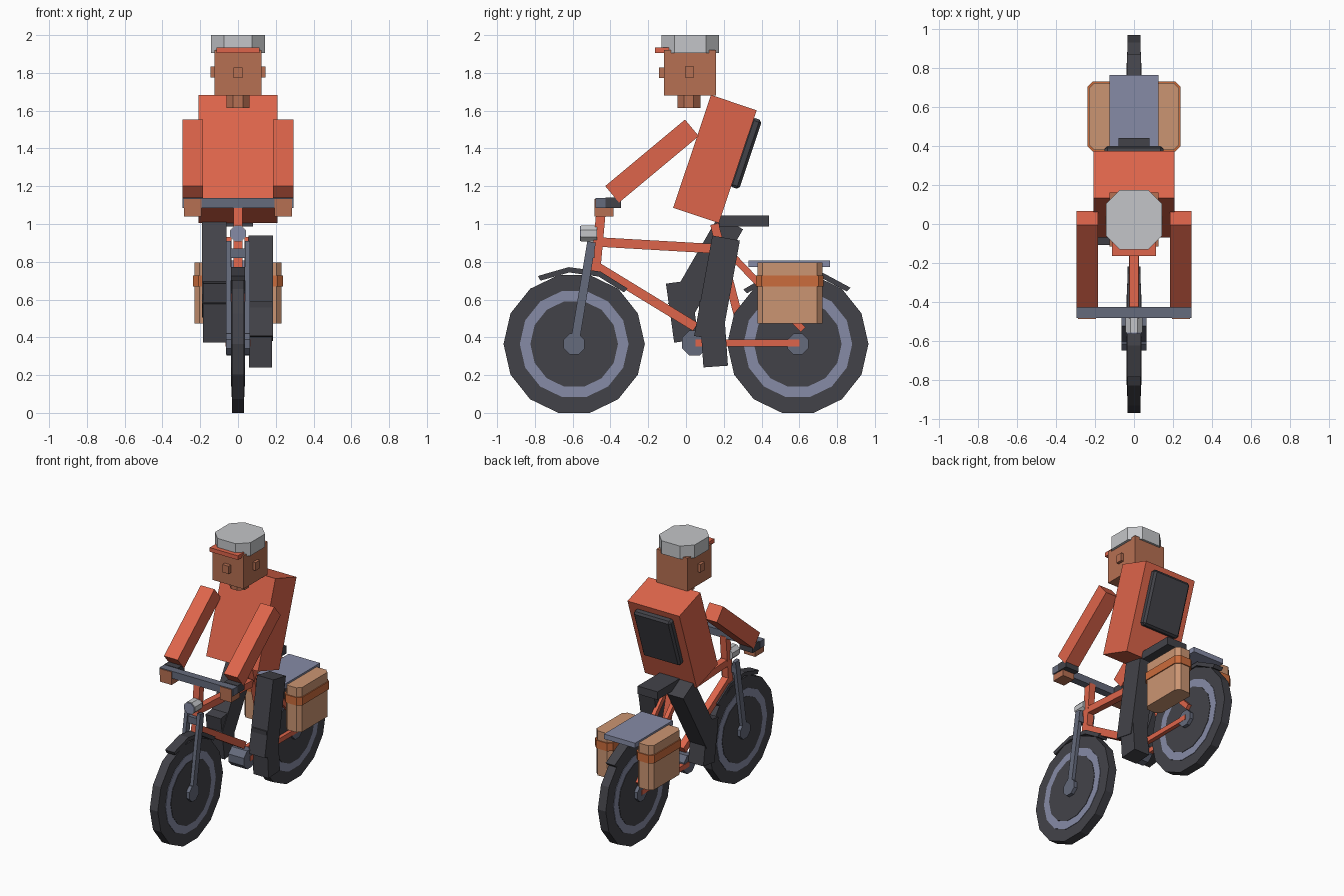
import bpy, bmesh, math
from mathutils import Vector, Matrix

cube = bpy.data.objects.get("Cube")
if cube:
    bpy.data.objects.remove(cube)


def material(name, rgb):
    m = bpy.data.materials.new(name)
    m.use_nodes = True
    m.diffuse_color = (*rgb, 1)
    m.node_tree.nodes["Principled BSDF"].inputs["Base Color"].default_value = (*rgb, 1)
    return m


RED = material("coral red", (0.73, 0.13, 0.07))
SKIN = material("skin", (0.47, 0.16, 0.085))
DARK = material("charcoal", (0.055, 0.055, 0.066))
STEEL = material("dark steel", (0.13, 0.145, 0.2))
BLUE = material("blue grey", (0.24, 0.26, 0.38))
SILVER = material("silver", (0.55, 0.56, 0.58))
TAN = material("tan canvas", (0.6, 0.3, 0.17))
STRAP = material("orange leather", (0.6, 0.15, 0.045))


def finish(name, bm, mat):
    bmesh.ops.recalc_face_normals(bm, faces=bm.faces)
    mesh = bpy.data.meshes.new(name)
    bm.to_mesh(mesh)
    bm.free()
    mesh.materials.append(mat)
    ob = bpy.data.objects.new(name, mesh)
    bpy.context.collection.objects.link(ob)
    return ob


def box(name, mat, centre, size, tilt=0):
    """Box tilted in degrees about the x axis."""
    bm = bmesh.new()
    bmesh.ops.create_cube(bm, size=1, matrix=Matrix.Diagonal((*size, 1)))
    ob = finish(name, bm, mat)
    ob.location = centre
    ob.rotation_euler.x = math.radians(tilt)
    return ob


def span(name, mat, lo, hi):
    """Box between two opposite corners."""
    lo, hi = Vector(lo), Vector(hi)
    return box(name, mat, (lo + hi) / 2, hi - lo)


def beam(name, mat, x, a, b, wx, wy):
    """Square tube at x between two (y, z) points."""
    dy, dz = b[0] - a[0], b[1] - a[1]
    mid = (x, (a[0] + b[0]) / 2, (a[1] + b[1]) / 2)
    return box(name, mat, mid, (wx, wy, math.hypot(dy, dz)), math.degrees(math.atan2(-dy, dz)))


def prism(name, mat, points, axis, lo, hi):
    """Extrude a 2D outline along an axis."""
    place = {"x": lambda u, v, w: (w, u, v),
             "y": lambda u, v, w: (u, w, v),
             "z": lambda u, v, w: (u, v, w)}[axis]
    bm = bmesh.new()
    ends = [[bm.verts.new(place(u, v, w)) for u, v in points] for w in (lo, hi)]
    for ring in ends:
        bm.faces.new(ring)
    n = len(points)
    for i in range(n):
        j = (i + 1) % n
        bm.faces.new((ends[0][i], ends[0][j], ends[1][j], ends[1][i]))
    return finish(name, bm, mat)


def circle(u, v, r, n, turn=0):
    return [(u + r * math.cos(math.tau * (i + turn) / n),
             v + r * math.sin(math.tau * (i + turn) / n)) for i in range(n)]


def chamfered(u, v, hu, hv, c):
    """Rectangle outline with cut corners."""
    return [(u + a, v + b) for a, b in (
        (hu, c - hv), (hu, hv - c), (hu - c, hv), (c - hu, hv),
        (-hu, hv - c), (-hu, c - hv), (c - hu, -hv), (hu - c, -hv))]


# Wheels and mudguards
R, SIDES = 0.374, 14
AXLE = R * math.cos(math.pi / SIDES)
for label, y, start, end in (("front", -0.592, 118, 46), ("rear", 0.592, 135, 47)):
    for part, mat, r, half in (("tyre", DARK, R, 0.032), ("rim", BLUE, 0.288, 0.035),
                               ("spoke_disc", DARK, 0.232, 0.038)):
        prism(f"{label}_{part}", mat, circle(y, AXLE, r, SIDES), "x", -half, half)
    prism(f"{label}_hub", STEEL, circle(y, AXLE, 0.06, 8, 0.5), "x", -0.063, 0.063)
    angles = [math.radians(start + (end - start) * i / 3) for i in range(4)]
    arc = [(y + r * math.cos(t), AXLE + r * math.sin(t))
           for r, seq in ((0.408, angles), (0.38, angles[::-1])) for t in seq]
    prism(f"{label}_mudguard", DARK, arc, "x", -0.036, 0.036)

# Frame
beam("head_tube", RED, 0, (-0.447, 1.1), (-0.48, 0.735), 0.05, 0.05)
beam("top_tube", RED, 0, (-0.47, 0.905), (0.14, 0.87), 0.048, 0.05)
beam("down_tube", RED, 0, (-0.49, 0.785), (0.05, 0.455), 0.05, 0.05)
beam("seat_tube", RED, 0, (0.15, 1.0), (0.28, 0.5), 0.045, 0.045)
prism("bottom_bracket", STEEL, circle(0.045, 0.37, 0.072, 8, 0.5), "x", -0.062, 0.062)
for s, side in ((1, "left"), (-1, "right")):
    beam(f"{side}_chain_stay", RED, s * 0.05, (0.05, 0.37), (0.6, 0.37), 0.03, 0.036)
    beam(f"{side}_seat_stay", RED, s * 0.05, (0.16, 0.92), (0.62, 0.44), 0.03, 0.036)
    beam(f"{side}_fork_blade", STEEL, s * 0.05, (-0.5, 0.905), (-0.59, AXLE), 0.026, 0.046)
span("fork_crown", STEEL, (-0.06, -0.52, 0.82), (0.06, -0.485, 0.87))

# Handlebar, lamp, saddle and rack
span("handlebar", STEEL, (-0.295, -0.48, 1.085), (0.295, -0.425, 1.137))
prism("lamp", SILVER, circle(0, 0.95, 0.046, 8, 0.5), "y", -0.555, -0.47)
prism("lamp_lens", BLUE, circle(0, 0.95, 0.042, 8, 0.5), "y", -0.562, -0.554)
span("saddle", DARK, (-0.08, 0.175, 0.987), (0.08, 0.44, 1.045))
span("rack", BLUE, (-0.125, 0.33, 0.772), (0.125, 0.762, 0.808))

# Panniers, grips, hands and arms
for s, side in ((1, "left"), (-1, "right")):
    prism(f"{side}_pannier", TAN, chamfered(s * 0.166, 0.55, 0.065, 0.172, 0.028), "z", 0.472, 0.795)
    prism(f"{side}_pannier_strap", STRAP, chamfered(s * 0.166, 0.55, 0.072, 0.179, 0.028), "z", 0.67, 0.728)
    box(f"{side}_grip", DARK, (s * 0.24, -0.385, 1.112), (0.108, 0.08, 0.056))
    box(f"{side}_hand", SKIN, (s * 0.24, -0.435, 1.086), (0.092, 0.1, 0.094))
    box(f"{side}_arm", RED, (s * 0.24, -0.18, 1.333), (0.11, 0.114, 0.55), -50.2)
    box(f"{side}_ear", SKIN, (s * 0.13, 0.018, 1.805), (0.03, 0.048, 0.058))

# Torso and backpack
LEAN = -18.5
torso = box("torso", RED, (0, 0.153, 1.344), (0.416, 0.255, 0.63), LEAN)
offset = Matrix.Rotation(math.radians(LEAN), 3, "X") @ Vector((0, 0.145, 0.08))
pack = box("backpack", DARK, torso.location + offset, (0.3, 0.055, 0.385), LEAN)
bevel = pack.modifiers.new("soft_edges", "BEVEL")
bevel.width, bevel.segments = 0.014, 1

# Legs
box("left_thigh", DARK, (0.12, 0.164, 0.66), (0.13, 0.148, 0.54), -10.3)
box("left_shin", DARK, (0.12, 0.145, 0.42), (0.122, 0.13, 0.35), 4)
box("right_thigh", DARK, (-0.125, 0.103, 0.775), (0.13, 0.148, 0.54), -30)
box("right_shin", DARK, (-0.125, -0.02, 0.537), (0.122, 0.13, 0.315), 8)

# Head and cap
prism("neck", SKIN, circle(0, 0.015, 0.066, 8, 0.5), "z", 1.615, 1.7)
span("head", SKIN, (-0.125, -0.116, 1.68), (0.125, 0.16, 1.92))
span("nose", SKIN, (-0.025, -0.143, 1.772), (0.025, -0.1, 1.828))
prism("cap", SILVER, chamfered(0, 0.022, 0.143, 0.153, 0.07), "z", 1.905, 2.0)
span("cap_visor", RED, (-0.113, -0.163, 1.905), (0.113, 0.0, 1.935))
